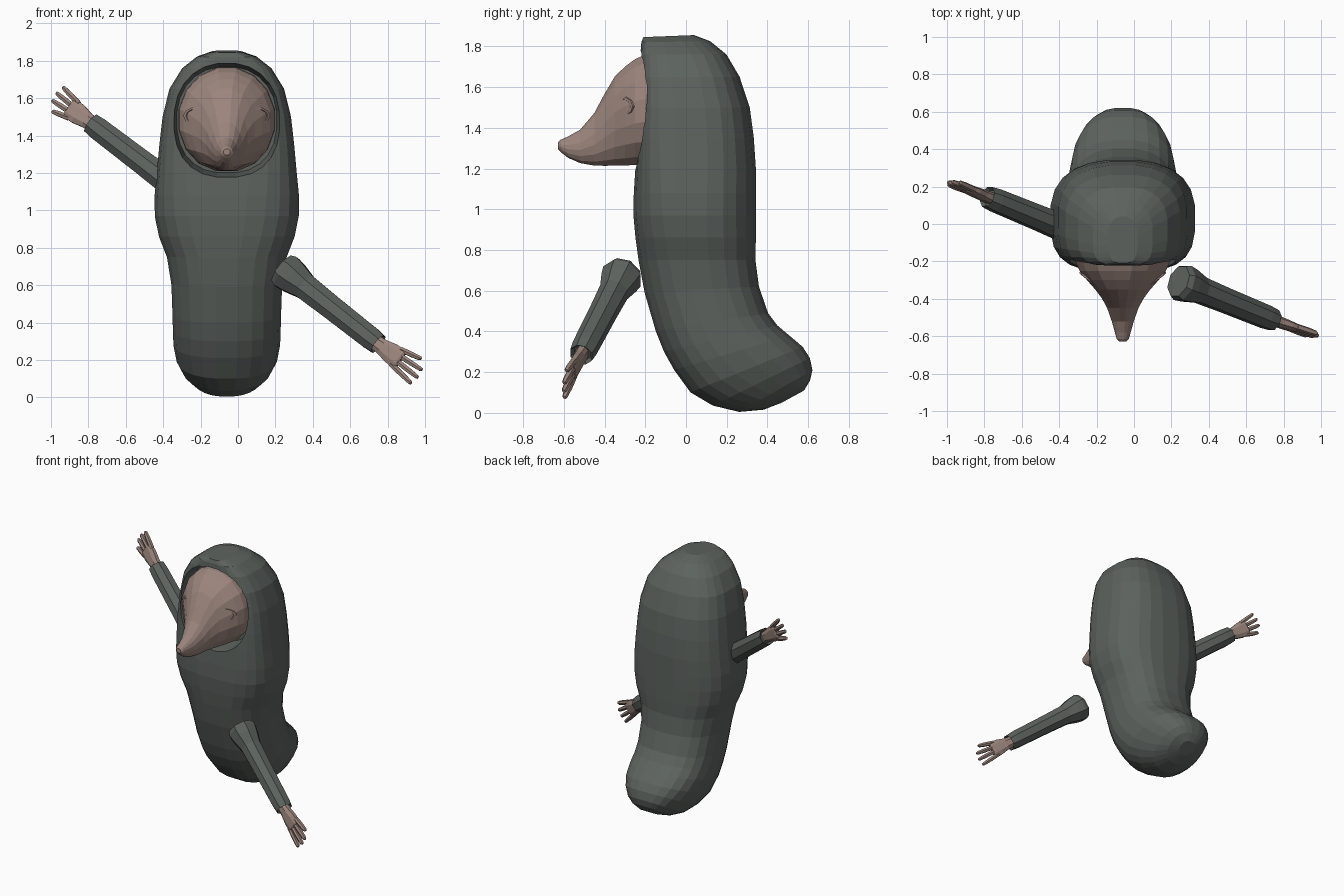
import bpy, bmesh, math
from mathutils import Vector, Matrix

if "Cube" in bpy.data.objects:
    bpy.data.objects.remove(bpy.data.objects["Cube"])

CX = -0.06  # centre line of the body


def material(name, rgb):
    m = bpy.data.materials.new(name)
    m.diffuse_color = (*rgb, 1)
    m.use_nodes = True
    m.node_tree.nodes["Principled BSDF"].inputs["Base Color"].default_value = m.diffuse_color
    return m


CLOTH = material("grey green cloth", (0.108, 0.123, 0.113))
SKIN = material("dusty pink skin", (0.33, 0.235, 0.205))


def finish(bm, name, mat):
    bmesh.ops.recalc_face_normals(bm, faces=bm.faces)
    me = bpy.data.meshes.new(name)
    bm.to_mesh(me)
    bm.free()
    me.materials.append(mat)
    ob = bpy.data.objects.new(name, me)
    bpy.context.collection.objects.link(ob)
    return ob


def add_loft(bm, rings):
    """Skin closed rings of points and cap both ends."""
    loops = [[bm.verts.new(p) for p in r] for r in rings]
    n = len(loops[0])
    for a, b in zip(loops, loops[1:]):
        for i in range(n):
            j = (i + 1) % n
            bm.faces.new((a[i], a[j], b[j], b[i]))
    bm.faces.new(loops[0])
    bm.faces.new(loops[-1])


def oval(mid, u, v, n_pos, n_neg, count):
    """Superellipse ring; v side uses n_pos, -v side uses n_neg."""
    pts = []
    for i in range(count):
        t = 2 * math.pi * (i + 0.5) / count
        c, s = math.cos(t), math.sin(t)
        e = 2 / (n_pos if s > 0 else n_neg)
        pts.append(mid + u * math.copysign(abs(c) ** e, c)
                   + v * math.copysign(abs(s) ** e, s))
    return pts


# Hooded body: front y, front z, back y, back z, half width, front squareness
BODY = [
    (-0.21, 1.845, 0.04, 1.855, 0.08, 3), (-0.22, 1.82, 0.12, 1.825, 0.16, 4),
    (-0.225, 1.76, 0.2, 1.76, 0.24, 4), (-0.23, 1.65, 0.265, 1.65, 0.308, 4),
    (-0.235, 1.5, 0.315, 1.5, 0.345, 4), (-0.24, 1.35, 0.335, 1.35, 0.362, 4),
    (-0.25, 1.2, 0.345, 1.2, 0.376, 3.6), (-0.258, 1.08, 0.345, 1.08, 0.388, 3.2),
    (-0.26, 0.97, 0.345, 0.97, 0.387, 3), (-0.25, 0.86, 0.345, 0.86, 0.365, 2.8),
    (-0.235, 0.75, 0.343, 0.75, 0.322, 2.6), (-0.205, 0.59, 0.36, 0.62, 0.298, 2.5),
    (-0.15, 0.4, 0.405, 0.49, 0.292, 2.5), (-0.11, 0.3, 0.45, 0.43, 0.29, 2.5),
    (-0.06, 0.21, 0.51, 0.38, 0.287, 2.5), (0.02, 0.1, 0.575, 0.325, 0.27, 2.4),
    (0.13, 0.035, 0.61, 0.27, 0.235, 2.3), (0.26, 0.004, 0.622, 0.21, 0.185, 2.2),
    (0.38, 0.015, 0.61, 0.16, 0.13, 2), (0.47, 0.05, 0.58, 0.11, 0.06, 2),
]
bm = bmesh.new()
rings = []
for fy, fz, by, bz, w, n in BODY:
    front, back = Vector((CX, fy, fz)), Vector((CX, by, bz))
    rings.append(oval((front + back) / 2, Vector((w, 0, 0)), (back - front) / 2, 2.5, n, 24))
add_loft(bm, rings)
body = finish(bm, "hooded_body", CLOTH)

# Face opening cut into the hood
bm = bmesh.new()
add_loft(bm, [oval(Vector((CX, y, 1.485)), Vector((w, 0, 0)), Vector((0, 0, h)), 2.2, 2.4, 24)
              for y, w, h in ((-0.4, 0.33, 0.335), (-0.23, 0.288, 0.305), (-0.09, 0.268, 0.285))])
cutter = finish(bm, "hood_opening_cutter", CLOTH)
cutter.hide_render = True
cut = body.modifiers.new("opening", 'BOOLEAN')
cut.operation, cut.object, cut.solver = 'DIFFERENCE', cutter, 'EXACT'
bpy.context.view_layer.objects.active = body
bpy.ops.object.modifier_apply(modifier=cut.name)
bpy.data.objects.remove(cutter)

# Head with long snout: y, top z, bottom z, half width
HEAD = [
    (-0.04, 1.74, 1.23, 0.24), (-0.15, 1.77, 1.205, 0.262), (-0.2, 1.765, 1.21, 0.258),
    (-0.25, 1.742, 1.213, 0.235), (-0.3, 1.705, 1.21, 0.195), (-0.35, 1.655, 1.21, 0.15),
    (-0.4, 1.57, 1.21, 0.112), (-0.45, 1.475, 1.212, 0.085), (-0.52, 1.392, 1.225, 0.06),
    (-0.58, 1.358, 1.252, 0.043), (-0.615, 1.342, 1.28, 0.033), (-0.628, 1.33, 1.295, 0.018),
]
bm = bmesh.new()
add_loft(bm, [oval(Vector((CX, y, (t + b) / 2)), Vector((w, 0, 0)),
                   Vector((0, 0, (t - b) / 2)), 2, 2.1, 16) for y, t, b, w in HEAD])
finish(bm, "head", SKIN)

# Almond eyelids around sunken eyeballs, mirrored
for side, label in ((-1, "left"), (1, "right")):
    bm = bmesh.new()
    place = (Matrix.Translation((CX + side * 0.155, -0.3, 1.505))
             @ Matrix.Rotation(side * math.radians(38), 4, 'Z'))
    grid = []
    for i in range(10):
        t = 2 * math.pi * i / 10
        c, s = math.cos(t), math.sin(t)
        grid.append([bm.verts.new(place @ Vector((c * 0.085 * k, d, s * 0.048 * k)))
                     for k, d in ((1.1, 0.04), (1, -0.018), (0.78, -0.02), (0.7, 0.0))])
    for i in range(10):
        a, b = grid[i], grid[(i + 1) % 10]
        for k in range(3):
            bm.faces.new((a[k], a[k + 1], b[k + 1], b[k]))
    bm.faces.new([g[3] for g in grid])
    bm.faces.new([g[0] for g in grid])
    finish(bm, label + "_eye", SKIN)


def arm(label, shoulder, cuff, tip):
    """Octagonal sleeve with flared shoulder, then a palm with four fingers."""
    a, b, c = Vector(shoulder), Vector(cuff), Vector(tip)
    d = (b - a).normalized()
    out = d.cross(Vector((0, 1, 0))).normalized()
    dep = d.cross(out)
    bm = bmesh.new()
    length = (b - a).length
    add_loft(bm, [oval(a + d * s, out * r, dep * r, 2, 2, 8) for s, r in
                  ((-0.03, 0.09), (0.0, 0.104), (0.05, 0.096), (0.13, 0.075), (0.3, 0.07),
                   (length - 0.06, 0.066), (length, 0.06), (length - 0.02, 0.045))])
    finish(bm, label + "_sleeve", CLOTH)

    f = (c - b).normalized()
    wide = f.cross(Vector((0, 1, 0))).normalized()
    thin = f.cross(wide)
    bm = bmesh.new()
    add_loft(bm, [oval(b + f * s, wide * w, thin * t, 2.5, 2.5, 8) for s, w, t in
                  ((-0.03, 0.04, 0.032), (0.03, 0.046, 0.03), (0.09, 0.06, 0.026),
                   (0.145, 0.062, 0.022), (0.155, 0.054, 0.016))])
    reach = (c - b).length
    for k, end in ((-1.5, 0.96), (-0.5, 1.0), (0.5, 0.98), (1.5, 0.84)):
        base = b + f * 0.12 + wide * (k * 0.031)
        top = b + f * (reach * end) + wide * (k * 0.046)
        add_loft(bm, [oval(base.lerp(top, s), wide * r, thin * r * 1.1, 2.5, 2.5, 6)
                      for s, r in ((0, 0.016), (0.55, 0.016), (0.92, 0.013), (1, 0.008))])
    finish(bm, label + "_hand", SKIN)


arm("raised", (-0.285, -0.06, 1.085), (-0.785, 0.145, 1.465), (-0.985, 0.225, 1.61))
arm("lowered", (0.26, -0.315, 0.67), (0.75, -0.515, 0.285), (0.975, -0.6, 0.125))
